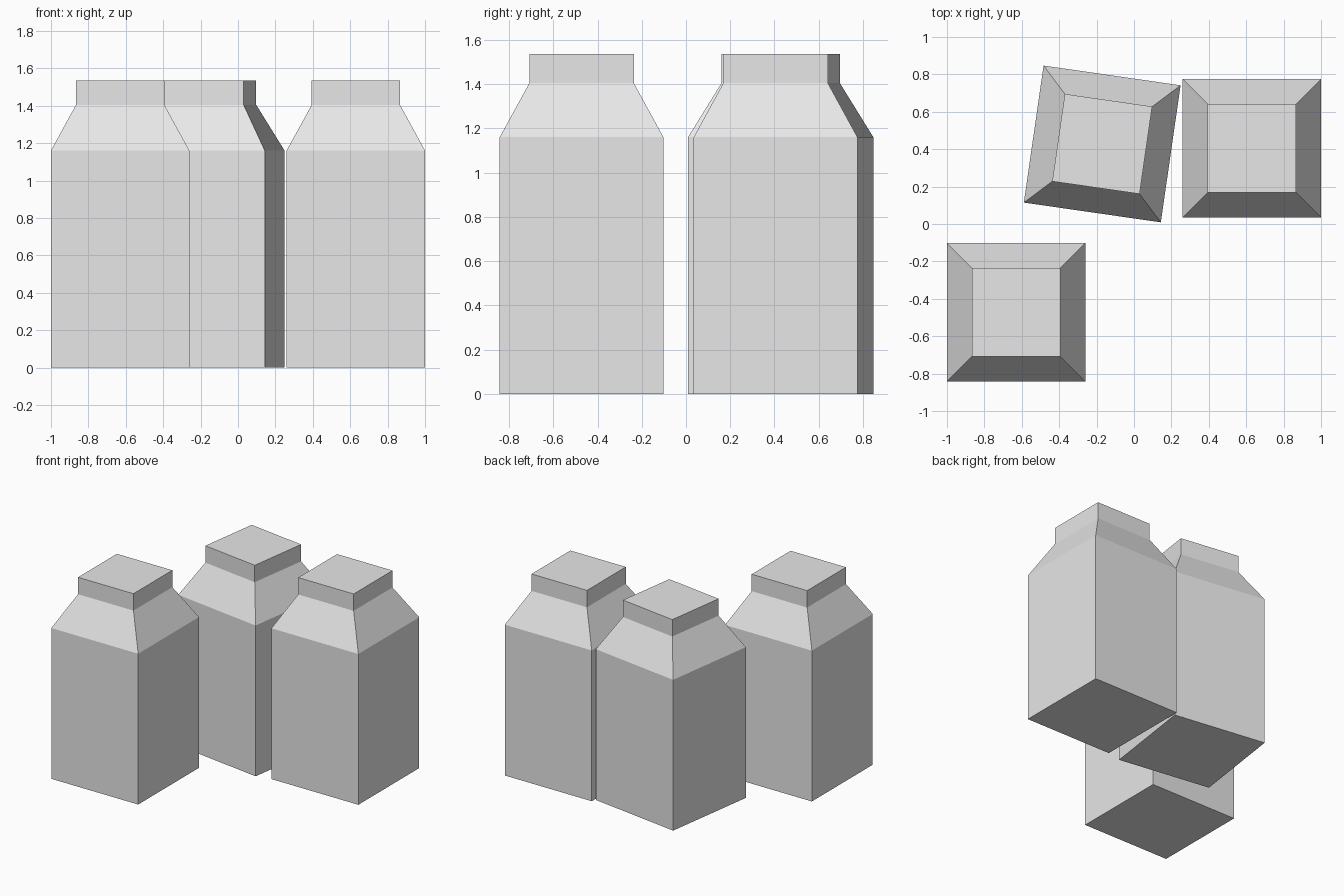
import bpy
import bmesh
from math import radians

cube = bpy.data.objects.get("Cube")
if cube:
    bpy.data.objects.remove(cube, do_unlink=True)

# One plain light grey for every carton
GREY = (0.8, 0.8, 0.8, 1.0)
grey = bpy.data.materials.new("light_grey")
grey.use_nodes = True
grey.diffuse_color = GREY
for node in grey.node_tree.nodes:
    if node.type == "BSDF_PRINCIPLED":
        node.inputs["Base Color"].default_value = GREY

BODY_WIDTH, NECK_WIDTH = 0.74, 0.472
BODY_TOP, SHOULDER_TOP, NECK_TOP = 1.16, 1.405, 1.535


def carton_mesh():
    """Square body, sloped shoulder and straight neck, lofted from square rings."""
    bm = bmesh.new()
    profile = [(BODY_WIDTH, 0), (BODY_WIDTH, BODY_TOP),
               (NECK_WIDTH, SHOULDER_TOP), (NECK_WIDTH, NECK_TOP)]
    corners = [(-1, -1), (1, -1), (1, 1), (-1, 1)]
    rings = [[bm.verts.new((x * w / 2, y * w / 2, z)) for x, y in corners]
             for w, z in profile]
    for low, high in zip(rings, rings[1:]):
        for i in range(4):
            j = (i + 1) % 4
            bm.faces.new((low[i], low[j], high[j], high[i]))
    bm.faces.new(rings[0][::-1])
    bm.faces.new(rings[-1])
    mesh = bpy.data.meshes.new("carton")
    bm.to_mesh(mesh)
    bm.free()
    mesh.materials.append(grey)
    return mesh


# Three copies of the carton, the rear middle one turned slightly
shared_mesh = carton_mesh()
for name, x, y, turn in [("front_right_carton", -0.63, -0.472, 0),
                         ("back_middle_carton", -0.17, 0.428, -8.2),
                         ("back_left_carton", 0.63, 0.405, 0)]:
    carton = bpy.data.objects.new(name, shared_mesh)
    carton.location = (x, y, 0)
    carton.rotation_euler.z = radians(turn)
    bpy.context.collection.objects.link(carton)
